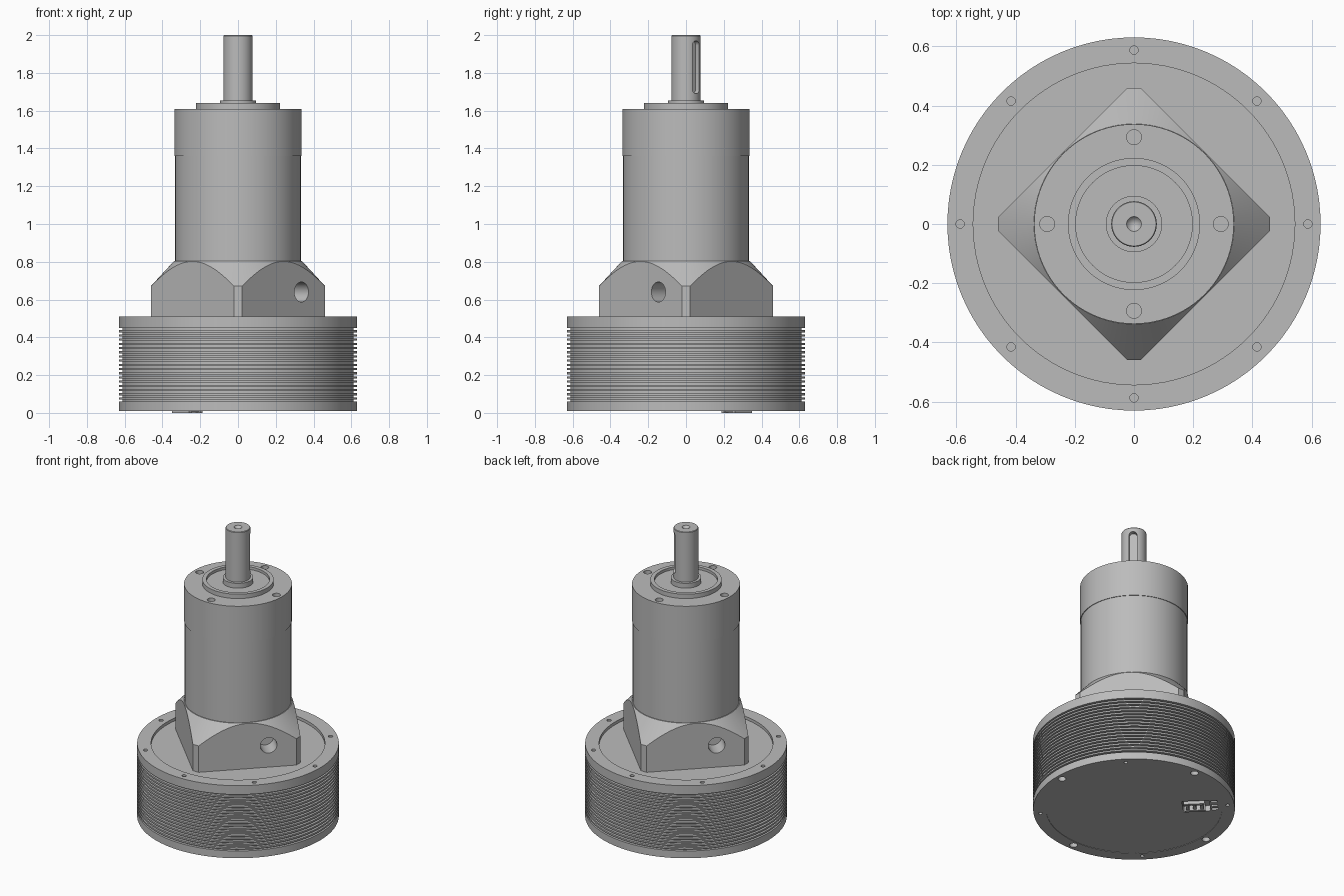
import bpy, bmesh, math
from mathutils import Vector, Matrix

if "Cube" in bpy.data.objects:
    bpy.data.objects.remove(bpy.data.objects["Cube"], do_unlink=True)

steel = bpy.data.materials.new("machined grey")
steel.use_nodes = True
GREY = (0.5, 0.5, 0.5, 1)
steel.diffuse_color = GREY
steel.node_tree.nodes["Principled BSDF"].inputs["Base Color"].default_value = GREY


def to_object(name, bm):
    bmesh.ops.recalc_face_normals(bm, faces=bm.faces[:])
    mesh = bpy.data.meshes.new(name)
    bm.to_mesh(mesh)
    bm.free()
    mesh.materials.append(steel)
    obj = bpy.data.objects.new(name, mesh)
    bpy.context.collection.objects.link(obj)
    return obj


def lathe(name, profile, steps=96):
    """Revolve (radius, height) points about the z axis."""
    bm = bmesh.new()
    verts = [bm.verts.new((r, 0, z)) for r, z in profile]
    edges = [bm.edges.new(pair) for pair in zip(verts, verts[1:])]
    bmesh.ops.spin(bm, geom=verts + edges, cent=(0, 0, 0), axis=(0, 0, 1),
                   angle=math.tau, steps=steps)
    bmesh.ops.remove_doubles(bm, verts=bm.verts[:], dist=1e-5)
    return to_object(name, bm)


def add_rod(bm, centre, direction, radius, length, stretch=0):
    """Cylinder along a direction; stretch turns it into an upright slot."""
    new = bmesh.ops.create_cone(bm, cap_ends=True, segments=32, radius1=radius,
                                radius2=radius, depth=length)["verts"]
    for v in new:
        v.co.y += math.copysign(stretch / 2, v.co.y + 1e-4)
    turn = Vector(direction).to_track_quat("Z", "Y").to_matrix().to_4x4()
    bmesh.ops.transform(bm, verts=new, matrix=Matrix.Translation(centre) @ turn)


def add_box(bm, radial, side, z, size):
    """Box placed on the rear right diagonal, measured out from the axis."""
    place = (Matrix.Rotation(math.radians(135), 4, "Z")
             @ Matrix.Translation((radial, side, z)) @ Matrix.Diagonal((*size, 1)))
    bmesh.ops.create_cube(bm, size=1, matrix=place)


def ring(count, radius, z, start=0):
    for i in range(count):
        a = math.radians(start) + math.tau * i / count
        yield radius * math.cos(a), radius * math.sin(a), z


def boolean(obj, tool, operation):
    mod = obj.modifiers.new("cut", "BOOLEAN")
    mod.operation, mod.object, mod.solver = operation, tool, "EXACT"
    bpy.context.view_layer.objects.active = obj
    bpy.ops.object.modifier_apply(modifier=mod.name)
    bpy.data.objects.remove(tool, do_unlink=True)


def smooth(obj):
    bpy.ops.object.select_all(action="DESELECT")
    obj.select_set(True)
    bpy.context.view_layer.objects.active = obj
    bpy.ops.object.shade_smooth_by_angle(angle=math.radians(25))


# Finned housing with a recessed deck and a bottom cover
RIM, CORE, FINS = 0.63, 0.612, 18
pitch = 0.4 / FINS
profile = [(0, 0.013), (0.55, 0.013), (0.55, 0.01), (RIM, 0.01)]
for i in range(FINS):
    low = 0.06 + i * pitch
    high = low + pitch * 0.5
    profile += [(RIM, low), (CORE, low), (CORE, high), (RIM, high)]
profile += [(RIM, 0.51), (0.543, 0.51), (0.543, 0.49), (0, 0.49)]
housing = lathe("finned_housing", profile)

# Screw holes in both rims, and the connector pocket
bm = bmesh.new()
UP = (0, 0, 1)
for p in ring(8, 0.587, 0.51):
    add_rod(bm, p, UP, 0.014, 0.06)
for p in ring(4, 0.587, 0.01):
    add_rod(bm, p, UP, 0.025, 0.06)
for p in ring(4, 0.587, 0.01, 45):
    add_rod(bm, p, UP, 0.012, 0.06)
add_box(bm, 0.39, 0, 0.02, (0.17, 0.13, 0.06))
for side in (-0.045, 0, 0.045):
    add_box(bm, 0.505, side, 0.01, (0.04, 0.022, 0.03))
boolean(housing, to_object("hole_cutter", bm), "DIFFERENCE")
smooth(housing)

# Connector inside the pocket
bm = bmesh.new()
for side in (-0.04, 0.04):
    add_box(bm, 0.38, side, 0.026, (0.13, 0.02, 0.052))
for radial in (0.335, 0.38, 0.425):
    add_box(bm, radial, 0, 0.028, (0.02, 0.06, 0.046))
to_object("connector", bm)

# Square block with cut corners, its top turned to a cone
bm = bmesh.new()
TIP, FLAT = 0.46, 0.022
corners = []
for i in range(4):
    turn = Matrix.Rotation(math.tau * i / 4, 3, "Z")
    corners += [turn @ Vector((TIP, s * FLAT, 0.48)) for s in (-1, 1)]
base = bm.faces.new([bm.verts.new(c) for c in corners])
top = bmesh.ops.extrude_face_region(bm, geom=[base])["geom"]
bmesh.ops.translate(bm, vec=(0, 0, 0.4),
                    verts=[g for g in top if isinstance(g, bmesh.types.BMVert)])
block = to_object("square_block", bm)
cone = lathe("cone_cutter", [(0, 0.4), (0.6, 0.4), (0.6, 0.52), (0.338, 0.805), (0, 0.805)], 128)
boolean(block, cone, "INTERSECT")

# Blind side holes on two opposite faces
bm = bmesh.new()
for s in (1, -1):
    add_rod(bm, (s * 0.335, s * -0.145, 0.64), (s, -s, 0), 0.053, 0.24)
boolean(block, to_object("hole_cutter", bm), "DIFFERENCE")
smooth(block)

# Gearbox barrel with front pilot ring and mounting holes
barrel = lathe("gearbox_barrel", [
    (0, 0.79), (0.333, 0.79), (0.333, 1.36), (0.337, 1.36), (0.337, 1.61),
    (0.223, 1.61), (0.223, 1.64), (0.197, 1.64), (0.197, 1.622), (0, 1.622)])
bm = bmesh.new()
for p in ring(4, 0.293, 1.61):
    add_rod(bm, p, UP, 0.025, 0.12)
boolean(barrel, to_object("hole_cutter", bm), "DIFFERENCE")
smooth(barrel)

# Output shaft with collar, centre drill and keyway
shaft = lathe("output_shaft", [
    (0, 1.6), (0.095, 1.6), (0.095, 1.655), (0.077, 1.655), (0.077, 1.996),
    (0.074, 2), (0.025, 2), (0, 1.965)], 64)
bm = bmesh.new()
add_rod(bm, (0.07, 0.07, 1.83), (1, 1, 0), 0.025, 0.105, 0.23)
boolean(shaft, to_object("keyway_cutter", bm), "DIFFERENCE")
smooth(shaft)
